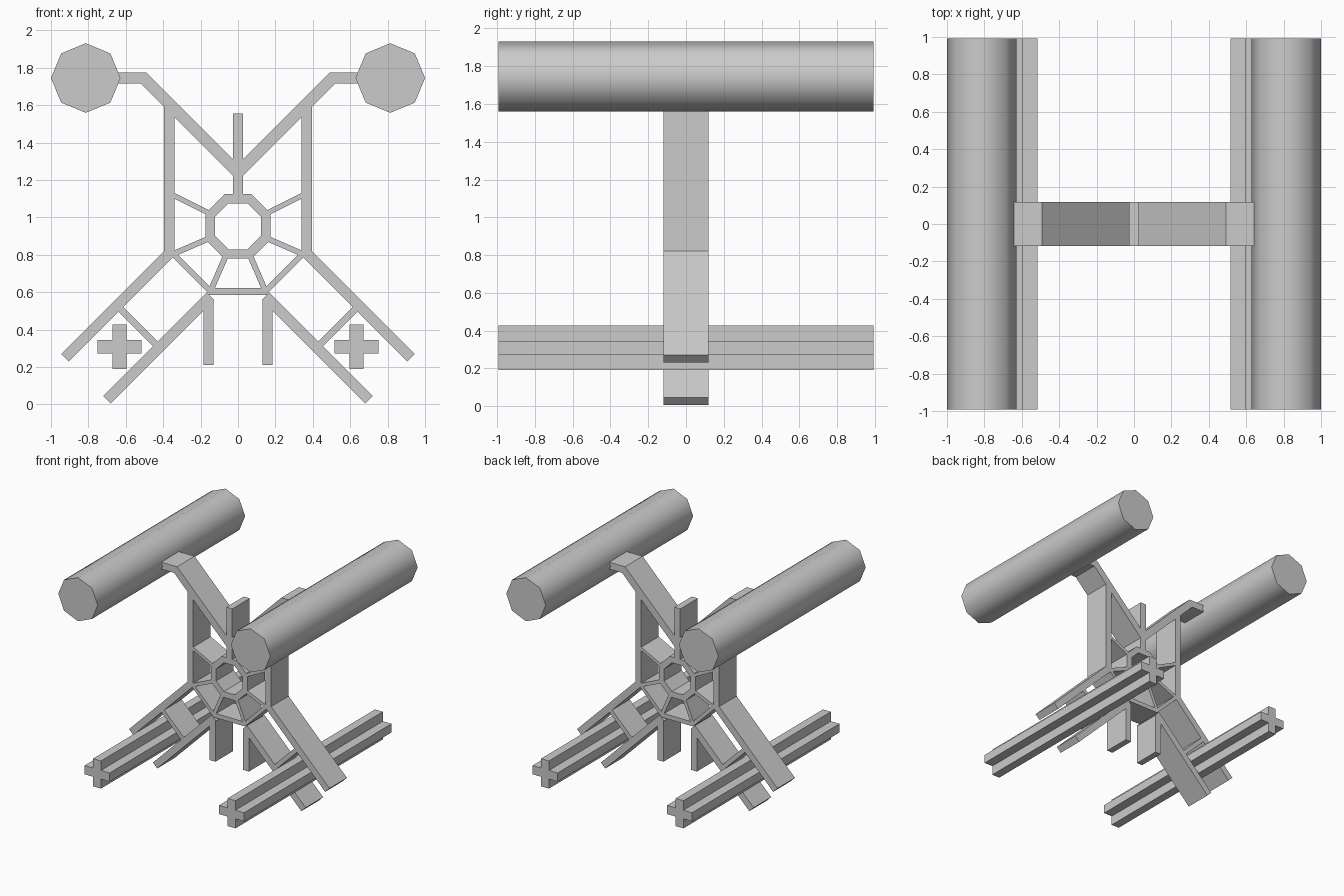
import bpy, bmesh, math
from mathutils import Vector

cube = bpy.data.objects.get("Cube")
if cube:
    bpy.data.objects.remove(cube, do_unlink=True)

grey = bpy.data.materials.new("plain grey")
grey.use_nodes = True
grey.diffuse_color = (0.6, 0.6, 0.6, 1)
grey.node_tree.nodes["Principled BSDF"].inputs["Base Color"].default_value = (0.6, 0.6, 0.6, 1)

FRAME = 0.118   # half depth of the framework
LONG = 0.993    # half length of pods and rails


def finish(name, bm):
    bmesh.ops.recalc_face_normals(bm, faces=bm.faces)
    mesh = bpy.data.meshes.new(name)
    bm.to_mesh(mesh)
    bm.free()
    mesh.materials.append(grey)
    obj = bpy.data.objects.new(name, mesh)
    bpy.context.collection.objects.link(obj)
    return obj


def prism(name, points, side=1, half=FRAME):
    """Extrude an x-z outline along y; side=-1 mirrors it in x."""
    bm = bmesh.new()
    face = bm.faces.new([bm.verts.new((x * side, -half, z)) for x, z in points])
    grown = bmesh.ops.extrude_face_region(bm, geom=[face])["geom"]
    bmesh.ops.translate(bm, vec=(0, 2 * half, 0),
                        verts=[v for v in grown if isinstance(v, bmesh.types.BMVert)])
    return finish(name, bm)


def bar(name, start, end, width, side=1):
    """Straight strut between two x-z points."""
    a, b = Vector(start), Vector(end)
    d = (b - a).normalized()
    n = Vector((-d.y, d.x)) * width / 2
    return prism(name, [a + n, b + n, b - n, a - n], side)


def box(name, x0, x1, z0, z1, side=1):
    return prism(name, [(x0, z0), (x1, z0), (x1, z1), (x0, z1)], side)


def octagon(x, z, radius, turn=0.0):
    angles = [math.radians(45 * i + turn) for i in range(8)]
    return [(x + radius * math.cos(a), z + radius * math.sin(a)) for a in angles]


# Central octagonal ring, open through the middle
bm = bmesh.new()
loops = [[bm.verts.new((x, y, z)) for x, z in octagon(0, 0.952, r, 22.5)]
         for r, y in ((0.187, -FRAME), (0.187, FRAME), (0.133, FRAME), (0.133, -FRAME))]
for k in range(4):
    a, b = loops[k], loops[(k + 1) % 4]
    for i in range(8):
        j = (i + 1) % 8
        bm.faces.new((a[i], a[j], b[j], b[i]))
finish("centre_ring", bm)

# Middle post and lower cross beam
box("centre_post", -0.028, 0.028, 1.09, 1.555)
box("lower_beam", -0.155, 0.155, 0.585, 0.622)

# Paired parts
for label, s in (("left", 1), ("right", -1)):
    prism(label + "_upper_arm", [(0, 1.195), (0.52, 1.715), (0.65, 1.715),
                                 (0.65, 1.775), (0.492, 1.775), (0, 1.283)], s)
    prism(label + "_upright", [(0.34, 0.8), (0.395, 0.79), (0.395, 1.62), (0.34, 1.56)], s)
    bar(label + "_outer_leg", (0.357, 0.818), (0.925, 0.25), 0.057, s)
    bar(label + "_inner_leg", (0.147, 0.578), (0.7, 0.025), 0.057, s)
    box(label + "_short_leg", 0.13, 0.185, 0.21, 0.56, s)
    bar(label + "_leg_brace", (0.63, 0.512), (0.44, 0.322), 0.036, s)
    bar(label + "_upper_spoke", (0.16, 1.025), (0.35, 1.12), 0.027, s)
    bar(label + "_side_spoke", (0.16, 0.885), (0.35, 0.803), 0.03, s)
    bar(label + "_diagonal_spoke", (0.14, 0.598), (0.342, 0.8), 0.03, s)
    bar(label + "_bottom_spoke", (0.065, 0.795), (0.145, 0.61), 0.03, s)

    # Cross-section rail running front to back
    cx, cz, w, r = 0.634, 0.308, 0.037, 0.118
    cross = [(w, r), (w, w), (r, w), (r, -w), (w, -w), (w, -r),
             (-w, -r), (-w, -w), (-r, -w), (-r, w), (-w, w), (-w, r)]
    prism(label + "_rail", [(cx + x, cz + z) for x, z in cross], s, LONG)

    # Long eight-sided pod with smooth sides and flat caps
    pod = prism(label + "_pod", octagon(0.814, 1.745, 0.186), s, LONG)
    bpy.ops.object.select_all(action="DESELECT")
    pod.select_set(True)
    bpy.context.view_layer.objects.active = pod
    bpy.ops.object.shade_smooth_by_angle(angle=math.radians(50))
